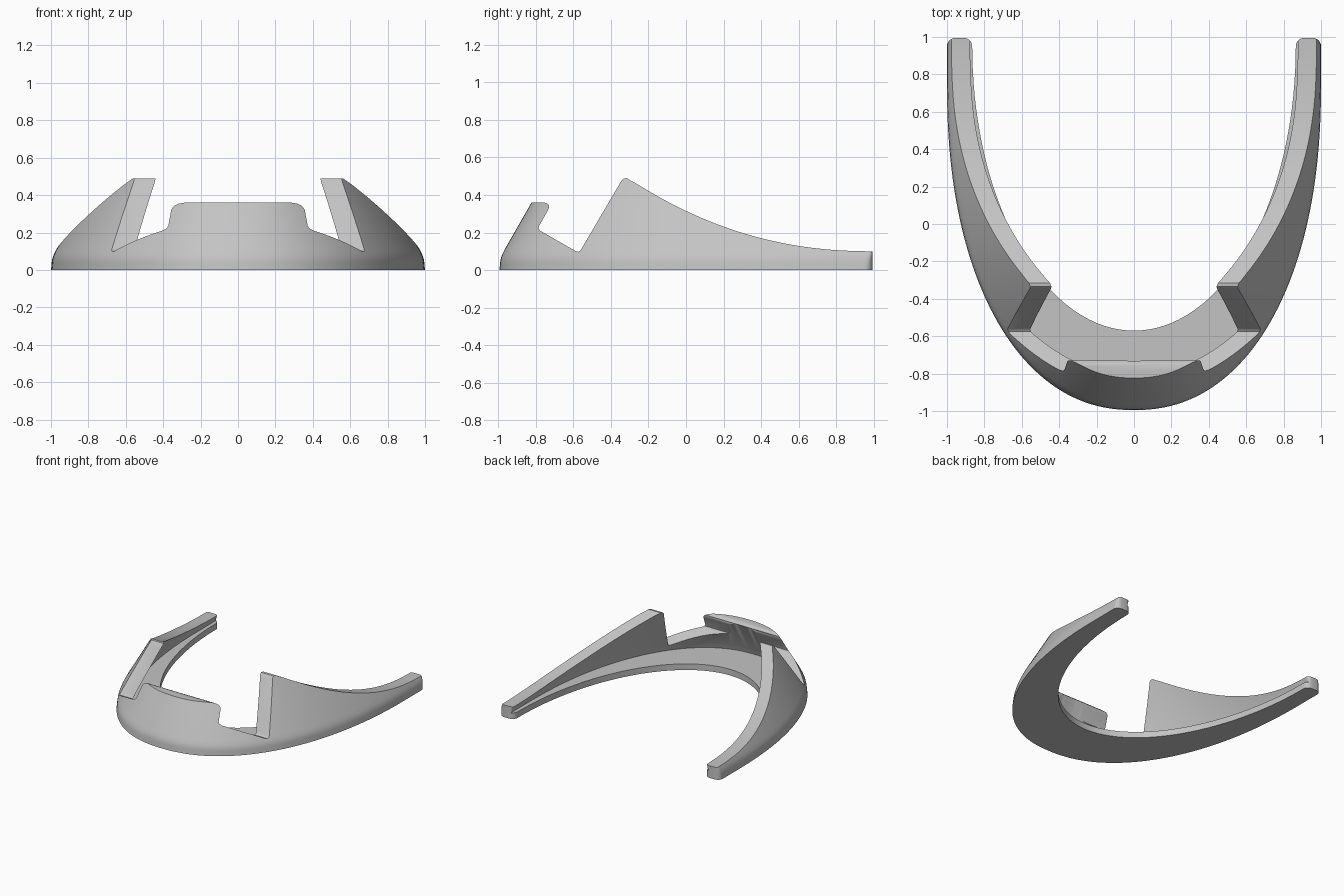
import bpy, bmesh, math
from mathutils import Vector

cube = bpy.data.objects.get("Cube")
if cube:
    bpy.data.objects.remove(cube, do_unlink=True)

grey = bpy.data.materials.new("plain_grey")
grey.use_nodes = True
grey.diffuse_color = (0.55, 0.55, 0.55, 1)
grey.node_tree.nodes["Principled BSDF"].inputs["Base Color"].default_value = (0.55, 0.55, 0.55, 1)

END = 0.995      # tip of the arms
TIP_R = 0.045    # plan rounding of the tips
WALL = 0.1       # wall thickness
FLANGE = 0.05    # flange height
POWER = 2.2


def new_object(name, rings, closed_ends=True):
    """Loft a list of equal rings into a closed solid."""
    bm = bmesh.new()
    loops = [[bm.verts.new(p) for p in ring] for ring in rings]
    for a, b in zip(loops, loops[1:]):
        for i in range(len(a)):
            j = (i + 1) % len(a)
            bm.faces.new((a[i], a[j], b[j], b[i]))
    bm.faces.new(loops[0])
    bm.faces.new(reversed(loops[-1]))
    bmesh.ops.recalc_face_normals(bm, faces=bm.faces)
    mesh = bpy.data.meshes.new(name)
    bm.to_mesh(mesh)
    bm.free()
    mesh.materials.append(grey)
    obj = bpy.data.objects.new(name, mesh)
    bpy.context.collection.objects.link(obj)
    return obj


def arm_height(y):
    return 0.1 + 0.39 * (max(0, 1 - y) / 1.31) ** POWER


def lean(z):
    """Inward offset of the wall: upright at the foot, then leaning 30 degrees."""
    u = z - 0.065
    return 0.577 * 0.5 * (u + math.hypot(u, 0.03))


def inside_opening(p):
    return (p.x / 0.865) ** 2 + (max(0, 0.95 - p.y) / 1.52) ** 2 < 1


# Outer foot line: rounded tip, straight arm, curved front, then mirrored
def outline(t):
    c, s = math.cos(t), math.sin(t)
    return Vector((math.copysign(abs(c) ** (2 / POWER), c),
                   0.75 - 1.745 * max(s, 0) ** (2 / POWER), 0))


stations = []    # (foot point, inward direction, tip inset)
for i in range(7):
    a = math.radians(88 - 88 * i / 6)
    stations.append((Vector((1, END - TIP_R + TIP_R * math.sin(a), 0)),
                     Vector((-1, 0, 0)), TIP_R * (1 - math.cos(a))))
stations.append((Vector((1, 0.85, 0)), Vector((-1, 0, 0)), 0))
stations.append((Vector((1, 0.75, 0)), Vector((-1, 0, 0)), 0))
STEPS = 48
for i in range(1, STEPS + 1):
    t = math.pi / 2 * i / STEPS
    d = outline(t + 0.005) - outline(t - 0.005)
    stations.append((outline(t), Vector((d.y, -d.x, 0)).normalized(), 0))
flip = Vector((-1, 1, 1))
stations += [(p * flip, n * flip, inset) for p, n, inset in reversed(stations[:-1])]


def section(p, n, inset):
    """Cross-section: leaning wall on an inward flange."""
    lo, hi = 0.0, 0.6
    for _ in range(30):
        mid = (lo + hi) / 2
        lo, hi = (lo, mid) if inside_opening(p + n * mid) else (mid, hi)
    top = 0.53 if p.y < -0.31 else min(0.53, arm_height(p.y) + 0.04)
    foot = [0, 0.025, 0.04, 0.055, 0.07, 0.085, 0.11, top]
    pts = [(lean(z) if z else 0, z) for z in foot]
    pts += [(lean(z) + WALL, z) for z in (top, 0.1, FLANGE)]
    pts += [(lo, FLANGE), (lo, 0)]
    if inset:
        pts = [(min(max(o, inset), lo - inset), z) for o, z in pts]
    return [p + n * o + Vector((0, 0, z)) for o, z in pts]


body = new_object("curved_bracket", [section(*s) for s in stations])

# Side profile: front tab, V notch, and sweeping arm tops
profile = [(-1.2, -0.1), (-1.2, 0.36), (-0.755, 0.36), (-0.74, 0.355), (-0.731, 0.345),
           (-0.731, 0.33), (-0.735, 0.32), (-0.783, 0.235), (-0.786, 0.222), (-0.778, 0.21),
           (-0.59, 0.102), (-0.575, 0.097), (-0.562, 0.105), (-0.345, 0.475),
           (-0.333, 0.488), (-0.315, 0.49), (-0.3, 0.48)]
profile += [(y, arm_height(y)) for y in (-0.27 + 1.27 * i / 30 for i in range(31))]
profile += [(1.2, 0.1), (1.2, -0.1)]
cutter = new_object("side_profile_cutter",
                    [[Vector((x, y, z)) for y, z in profile] for x in (-1.3, 1.3)])
cutter.hide_render = True

trim = body.modifiers.new("trim", 'BOOLEAN')
trim.operation = 'INTERSECT'
trim.solver = 'EXACT'
trim.object = cutter
bpy.ops.object.select_all(action='DESELECT')
body.select_set(True)
bpy.context.view_layer.objects.active = body
bpy.ops.object.modifier_apply(modifier=trim.name)
bpy.data.objects.remove(cutter, do_unlink=True)
bpy.ops.object.shade_smooth_by_angle(angle=math.radians(30))
